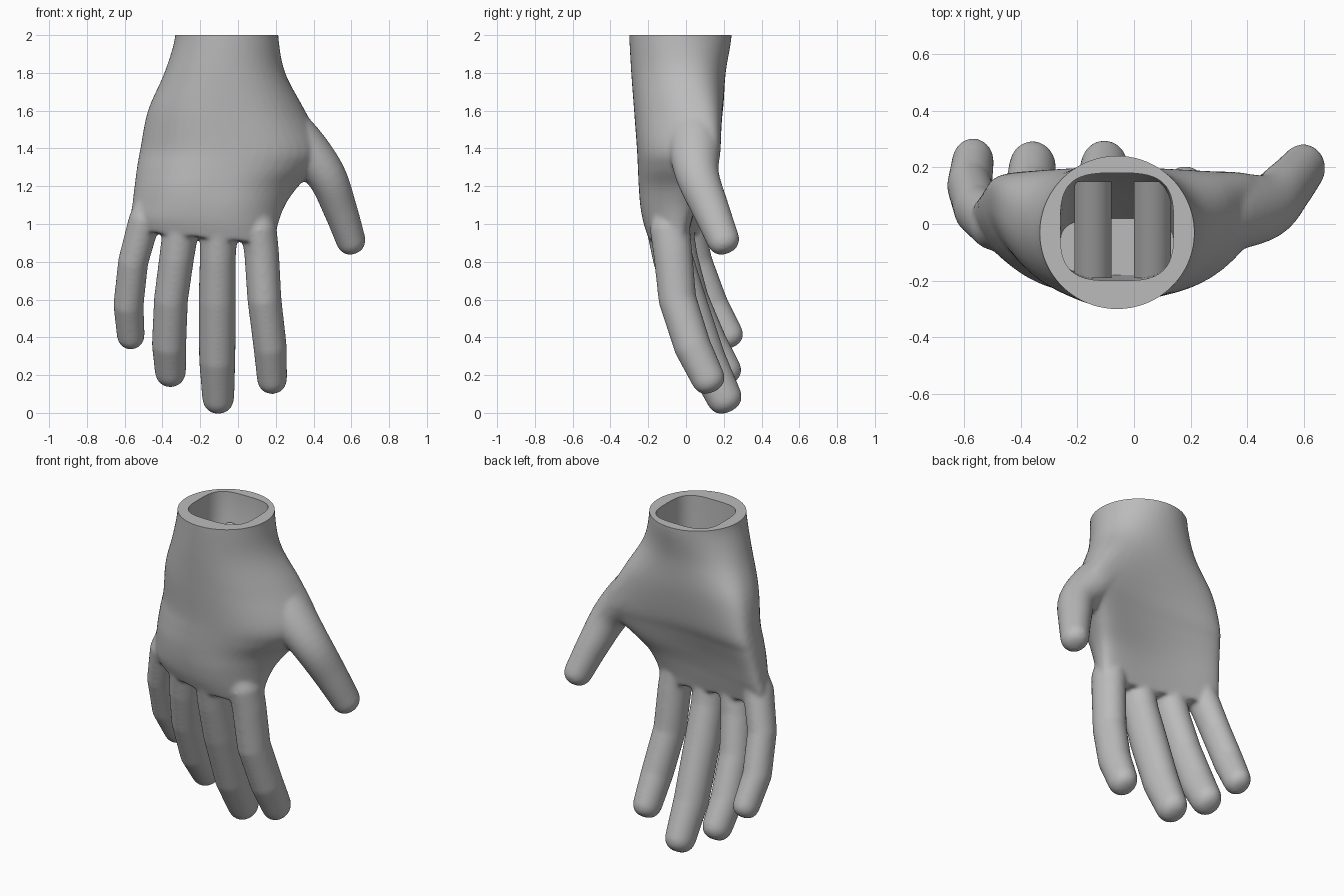
import bpy, bmesh, math
from mathutils import Vector

cube = bpy.data.objects.get("Cube")
if cube:
    bpy.data.objects.remove(cube)

grey = bpy.data.materials.new("plain grey")
grey.use_nodes = True
grey.diffuse_color = (0.5, 0.5, 0.5, 1)
grey.node_tree.nodes["Principled BSDF"].inputs["Base Color"].default_value = (0.5, 0.5, 0.5, 1)

SIDES = 48
ANGLES = [2 * math.pi * i / SIDES for i in range(SIDES)]


def soft(t, power):
    """Signed power, for squarer ovals."""
    return math.copysign(abs(t) ** power, t)


def flow(rows, steps=5):
    """Smooth curve through rows of numbers."""
    rows = [Vector(r) for r in rows]
    out = []
    for i in range(len(rows) - 1):
        a, b, c, d = (rows[max(i - 1, 0)], rows[i], rows[i + 1],
                      rows[min(i + 2, len(rows) - 1)])
        for k in range(steps):
            t = k / steps
            out.append(b + (c - a) * (t / 2) + (a - b * 2.5 + c * 2 - d / 2) * t ** 2
                       + ((b - c) * 1.5 + (d - a) / 2) * t ** 3)
    return out + [rows[-1]]


def skin(bm, rings):
    """Join a stack of rings into a closed solid."""
    loops = [[bm.verts.new(p) for p in ring] for ring in rings]
    for a, b in zip(loops, loops[1:]):
        for i in range(SIDES):
            j = (i + 1) % SIDES
            bm.faces.new((a[i], a[j], b[j], b[i]))
    bm.faces.new(loops[0][::-1])
    bm.faces.new(loops[-1])


def tube(bm, path, depth=1.12):
    """Round digit along (x, y, z, radius) points with a domed tip."""
    pts = [Vector(p[:3]) for p in path]
    radii = [p[3] for p in path]
    end = (pts[-1] - pts[-2]).normalized()
    base, r = pts[-1].copy(), radii[-1]
    for k in range(1, 8):
        t = k / 7.2 * math.pi / 2
        pts.append(base + end * r * math.sin(t))
        radii.append(r * math.cos(t) ** 0.75)
    rings = []
    for i, p in enumerate(pts):
        d = (pts[min(i + 1, len(pts) - 1)] - pts[max(i - 1, 0)]).normalized()
        u = (Vector((1, 0, 0)) - d * d.x).normalized()
        v = d.cross(u)
        rings.append([p + (u * math.cos(a) + v * math.sin(a) * depth) * radii[i]
                      for a in ANGLES])
    skin(bm, rings)


def make(name, bm):
    bmesh.ops.recalc_face_normals(bm, faces=bm.faces)
    mesh = bpy.data.meshes.new(name)
    bm.to_mesh(mesh)
    bm.free()
    mesh.materials.append(grey)
    ob = bpy.data.objects.new(name, mesh)
    bpy.context.collection.objects.link(ob)
    return ob


def activate(ob):
    bpy.ops.object.select_all(action='DESELECT')
    ob.select_set(True)
    bpy.context.view_layer.objects.active = ob


# Wrist and palm: height, x min, x max, y centre, y half depth, arch, tilt
palm = [
    (2.10, -0.335, 0.215, -0.03, 0.27, 0, 0),
    (1.98, -0.335, 0.215, -0.03, 0.27, 0, 0),
    (1.80, -0.39, 0.25, -0.04, 0.25, 0.04, 0),
    (1.60, -0.477, 0.355, -0.04, 0.235, 0.10, 0),
    (1.40, -0.517, 0.455, -0.05, 0.21, 0.14, 0),
    (1.30, -0.535, 0.42, -0.065, 0.19, 0.14, 0),
    (1.20, -0.548, 0.32, -0.08, 0.17, 0.13, 0.01),
    (1.10, -0.56, 0.25, -0.09, 0.15, 0.11, 0.03),
    (1.00, -0.57, 0.21, -0.09, 0.13, 0.09, 0.04),
    (0.91, -0.55, 0.195, -0.085, 0.105, 0.08, 0.04),
]
bm = bmesh.new()
rings = []
for z, x0, x1, cy, hy, arch, tilt in flow(palm):
    cx, hx = (x0 + x1) / 2, (x1 - x0) / 2
    ring = []
    for a in ANGLES:
        c, s = math.cos(a), math.sin(a)
        x = cx + hx * c
        bend = arch * abs(c) ** (2 if s > 0 else 3)
        # The knuckle line climbs towards the little finger
        ring.append((x, cy + hy * soft(s, 1 - 1.6 * arch) + bend - tilt * c,
                     z - max(0, 1.1 - z) * 0.5 * x))
    rings.append(ring)
skin(bm, rings)

# Index, middle, ring and little fingers
tube(bm, [(0.05, -0.08, 1.25, 0.05), (0.11, -0.085, 0.97, 0.095), (0.125, -0.07, 0.85, 0.092),
          (0.14, -0.045, 0.6, 0.09), (0.17, 0.035, 0.35, 0.088), (0.18, 0.115, 0.185, 0.08)])
tube(bm, [(-0.10, -0.09, 1.2, 0.05), (-0.102, -0.095, 0.95, 0.098), (-0.107, -0.07, 0.82, 0.095),
          (-0.11, -0.005, 0.6, 0.099), (-0.11, 0.105, 0.28, 0.096), (-0.105, 0.2, 0.085, 0.085)])
tube(bm, [(-0.27, -0.07, 1.25, 0.05), (-0.305, -0.065, 0.96, 0.095), (-0.325, -0.04, 0.82, 0.092),
          (-0.355, 0.02, 0.6, 0.09), (-0.365, 0.12, 0.36, 0.091), (-0.358, 0.2, 0.225, 0.083)])
tube(bm, [(-0.40, 0.01, 1.35, 0.04), (-0.495, 0.0, 1.02, 0.084), (-0.555, 0.05, 0.8, 0.08),
          (-0.58, 0.135, 0.57, 0.08), (-0.568, 0.22, 0.415, 0.074)])

# Thumb with its fleshy root
thumb = [(0.02, 0.03, 1.80, 0.10), (0.17, 0.035, 1.58, 0.13), (0.33, 0.045, 1.42, 0.128),
         (0.465, 0.06, 1.26, 0.105), (0.54, 0.13, 1.08, 0.09), (0.595, 0.195, 0.92, 0.079)]
tube(bm, flow(thumb), 1.1)
hand = make("hand", bm)

# Wrist opening: rounded square shaft that narrows into the palm, and a trim block
bm = bmesh.new()
skin(bm, [[(-0.06 + 0.2 * soft(math.cos(a), 0.6), cy + hy * soft(math.sin(a), 0.6), z)
           for a in ANGLES]
          for z, cy, hy in ((1.25, -0.08, 0.10), (1.5, -0.045, 0.145),
                            (1.85, -0.01, 0.19), (2.3, -0.01, 0.19))])
shaft = make("shaft_cutter", bm)
bm = bmesh.new()
bmesh.ops.create_cube(bm, size=1)
bmesh.ops.translate(bm, verts=bm.verts, vec=(0, 0, 2.5))
trim = make("trim_cutter", bm)

# Fuse the digits into the palm, soften, then cut the opening
fuse = hand.modifiers.new("fuse", 'REMESH')
fuse.mode = 'VOXEL'
fuse.voxel_size = 0.01
soften = hand.modifiers.new("soften", 'SMOOTH')
soften.factor = 0.5
soften.iterations = 16
for cutter in (trim, shaft):
    cutter.hide_render = True
    cut = hand.modifiers.new("cut", 'BOOLEAN')
    cut.operation = 'DIFFERENCE'
    cut.solver = 'EXACT'
    cut.object = cutter
activate(hand)
for m in list(hand.modifiers):
    bpy.ops.object.modifier_apply(modifier=m.name)
for cutter in (trim, shaft):
    bpy.data.objects.remove(cutter)
bpy.ops.object.shade_smooth_by_angle(angle=math.radians(35))

# Slanted rollers inside the wrist
for name, x in (("right_inner_roller", -0.145), ("left_inner_roller", 0.065)):
    bm = bmesh.new()
    skin(bm, [[(x + 0.065 * math.cos(a), y, z + 0.065 * math.sin(a)) for a in ANGLES]
              for y, z in ((-0.19, 1.6), (0.15, 1.76))])
    activate(make(name, bm))
    bpy.ops.object.shade_smooth_by_angle(angle=math.radians(35))
